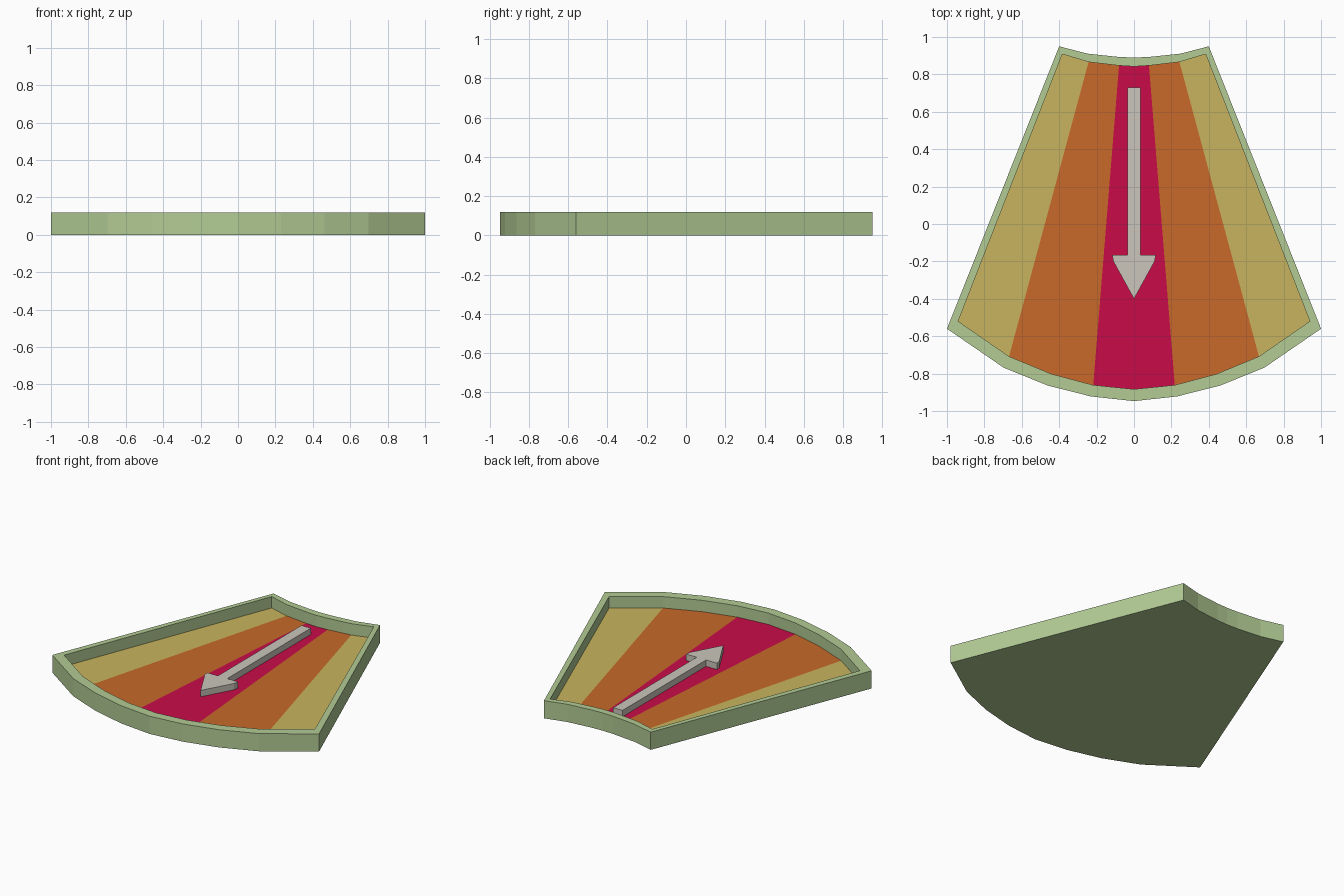
import bpy, bmesh

if "Cube" in bpy.data.objects:
    bpy.data.objects.remove(bpy.data.objects["Cube"])

RIM_Z, FLOOR_Z, ARROW_Z = 0.12, 0.043, 0.086


def material(name, rgb):
    lin = [((c / 255 + 0.055) / 1.055) ** 2.4 if c > 10 else c / 255 / 12.92 for c in rgb]
    m = bpy.data.materials.new(name)
    m.diffuse_color = (*lin, 1)
    m.use_nodes = True
    m.node_tree.nodes["Principled BSDF"].inputs["Base Color"].default_value = m.diffuse_color
    return m


GREEN = material("pale green", (178, 203, 148))
YELLOW = material("mustard yellow", (201, 180, 95))
ORANGE = material("burnt orange", (200, 105, 42))
RED = material("crimson", (201, 12, 73))
GREY = material("warm grey", (203, 198, 187))


def finish(name, bm, mat):
    bmesh.ops.recalc_face_normals(bm, faces=bm.faces)
    me = bpy.data.meshes.new(name)
    bm.to_mesh(me)
    bm.free()
    me.materials.append(mat)
    ob = bpy.data.objects.new(name, me)
    bpy.context.collection.objects.link(ob)
    return ob


def mirrored(half):
    """Close a right-hand outline (first and last points may lie on x = 0)."""
    return half + [(-x, y) for x, y in reversed(half) if x > 0]


def plate(name, pts, z0, z1, mat):
    bm = bmesh.new()
    lo = [bm.verts.new((x, y, z0)) for x, y in pts]
    hi = [bm.verts.new((x, y, z1)) for x, y in pts]
    bm.faces.new(lo)
    bm.faces.new(hi)
    for i in range(len(pts)):
        j = (i + 1) % len(pts)
        bm.faces.new((lo[i], lo[j], hi[j], hi[i]))
    return finish(name, bm, mat)


# Right half outlines, back centre round to front centre
outer = [(0, .89), (.08, .893), (.25, .911), (.40, .95), (1, -.56),
         (.697, -.768), (.463, -.863), (.23, -.922), (0, -.947)]
inner = [(0, .842), (.08, .847), (.243, .866), (.383, .908), (.94, -.52),
         (.668, -.708), (.44, -.802), (.218, -.861), (0, -.883)]

# Tray: underside, outer wall, rim top and inner wall as stacked rings
bm = bmesh.new()
rings = [[bm.verts.new((x, y, z)) for x, y in mirrored(half)]
         for half, z in ((outer, 0), (outer, RIM_Z), (inner, RIM_Z), (inner, FLOOR_Z))]
bm.faces.new(rings[0])
for a, b in zip(rings, rings[1:]):
    for i in range(len(a)):
        j = (i + 1) % len(a)
        bm.faces.new((a[i], a[j], b[j], b[i]))
finish("tray", bm, GREEN)

# Coloured floor sectors
z0 = FLOOR_Z - 0.005
plate("centre_sector", mirrored([inner[i] for i in (0, 1, 7, 8)]), z0, FLOOR_Z, RED)
for side, s in (("right", 1), ("left", -1)):
    for part, ids, mat in (("middle", (1, 2, 5, 6, 7), ORANGE), ("outer", (2, 3, 4, 5), YELLOW)):
        plate(f"{part}_sector_{side}", [(s * inner[i][0], inner[i][1]) for i in ids],
              z0, FLOOR_Z, mat)

# Raised arrow pointing to the front
plate("arrow", mirrored([(.035, .73), (.035, -.165), (.117, -.165), (.11, -.2), (0, -.4)]),
      FLOOR_Z - 0.002, ARROW_Z, GREY)
